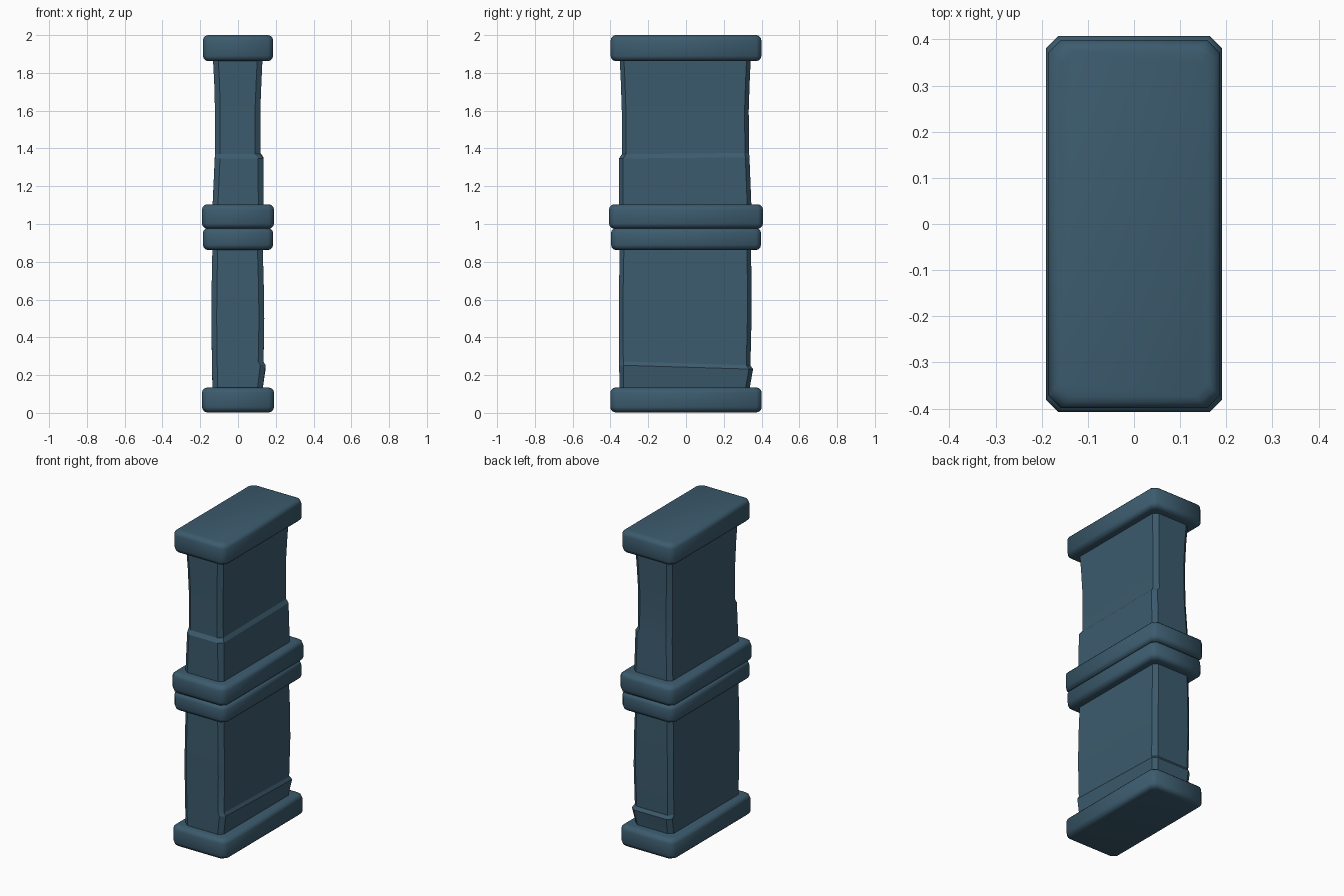
import bpy, bmesh

if "Cube" in bpy.data.objects:
    bpy.data.objects.remove(bpy.data.objects["Cube"])

stone = bpy.data.materials.new("slate blue stone")
stone.diffuse_color = (0.045, 0.105, 0.155, 1)
stone.use_nodes = True
stone.node_tree.nodes["Principled BSDF"].inputs["Base Color"].default_value = stone.diffuse_color


def outline(x0, x1, y0, y1, cx, cy):
    """Rectangle with cut corners, counter-clockwise."""
    return [(x0 + cx, y0), (x1 - cx, y0), (x1, y0 + cy), (x1, y1 - cy),
            (x1 - cx, y1), (x0 + cx, y1), (x0, y1 - cy), (x0, y0 + cy)]


def loft(name, rings, angle):
    """Skin a stack of eight-sided rings and cap both ends."""
    bm = bmesh.new()
    loops = [[bm.verts.new(p) for p in r] for r in rings]
    for a, b in zip(loops, loops[1:]):
        for i in range(8):
            j = (i + 1) % 8
            bm.faces.new((a[i], a[j], b[j], b[i]))
    bm.faces.new(loops[0][::-1])
    bm.faces.new(loops[-1])
    me = bpy.data.meshes.new(name)
    bm.to_mesh(me)
    bm.free()
    me.materials.append(stone)
    ob = bpy.data.objects.new(name, me)
    bpy.context.collection.objects.link(ob)
    bpy.ops.object.select_all(action='DESELECT')
    ob.select_set(True)
    bpy.context.view_layer.objects.active = ob
    bpy.ops.object.shade_smooth_by_angle(angle=angle)
    return ob


def slab(name, hx, hy, z0, z1):
    """Collar with softened top and bottom edges."""
    rings = []
    steps = [(0.026, 0), (0.014, 0.004), (0.004, 0.014), (0, 0.028)]
    for inset, dz in steps:
        rings.append((inset, z0 + dz))
    for inset, dz in reversed(steps):
        rings.append((inset, z1 - dz))
    pts = [[(x, y, z) for x, y in outline(-hx + s, hx - s, -hy + s, hy - s, 0.027, 0.027)]
           for s, z in rings]
    loft(name, pts, 0.75)


def shaft(name, rows):
    """Rows: z, x0, x1, y0, y1, slope of z along y."""
    loft(name, [[(x, y, z + t * y) for x, y in outline(x0, x1, y0, y1, 0.028, 0.022)]
                for z, x0, x1, y0, y1, t in rows], 0.35)


# Base, paired middle collars and cap
slab("base_slab", 0.191, 0.401, 0.003, 0.134)
slab("lower_collar", 0.186, 0.397, 0.862, 0.980)
slab("upper_collar", 0.191, 0.408, 0.975, 1.104)
slab("top_cap", 0.186, 0.399, 1.862, 2.0)

# Lower shaft, with a chipped step on the right and back faces
shaft("lower_shaft", [
    (0.08, -0.134, 0.126, -0.350, 0.332, 0),
    (0.13, -0.135, 0.131, -0.352, 0.337, 0),
    (0.242, -0.138, 0.146, -0.354, 0.355, -0.03),
    (0.262, -0.138, 0.135, -0.354, 0.341, -0.03),
    (0.50, -0.141, 0.139, -0.356, 0.347, 0),
    (0.70, -0.139, 0.136, -0.354, 0.347, 0),
    (0.90, -0.135, 0.130, -0.350, 0.343, 0)])

# Upper shaft, with a chipped step on the right and front faces
shaft("upper_shaft", [
    (1.05, -0.137, 0.136, -0.355, 0.348, 0),
    (1.35, -0.123, 0.134, -0.355, 0.336, 0.01),
    (1.373, -0.123, 0.119, -0.339, 0.334, 0.01),
    (1.60, -0.122, 0.118, -0.340, 0.332, 0),
    (1.75, -0.126, 0.124, -0.345, 0.337, 0),
    (1.90, -0.134, 0.131, -0.352, 0.344, 0)])
